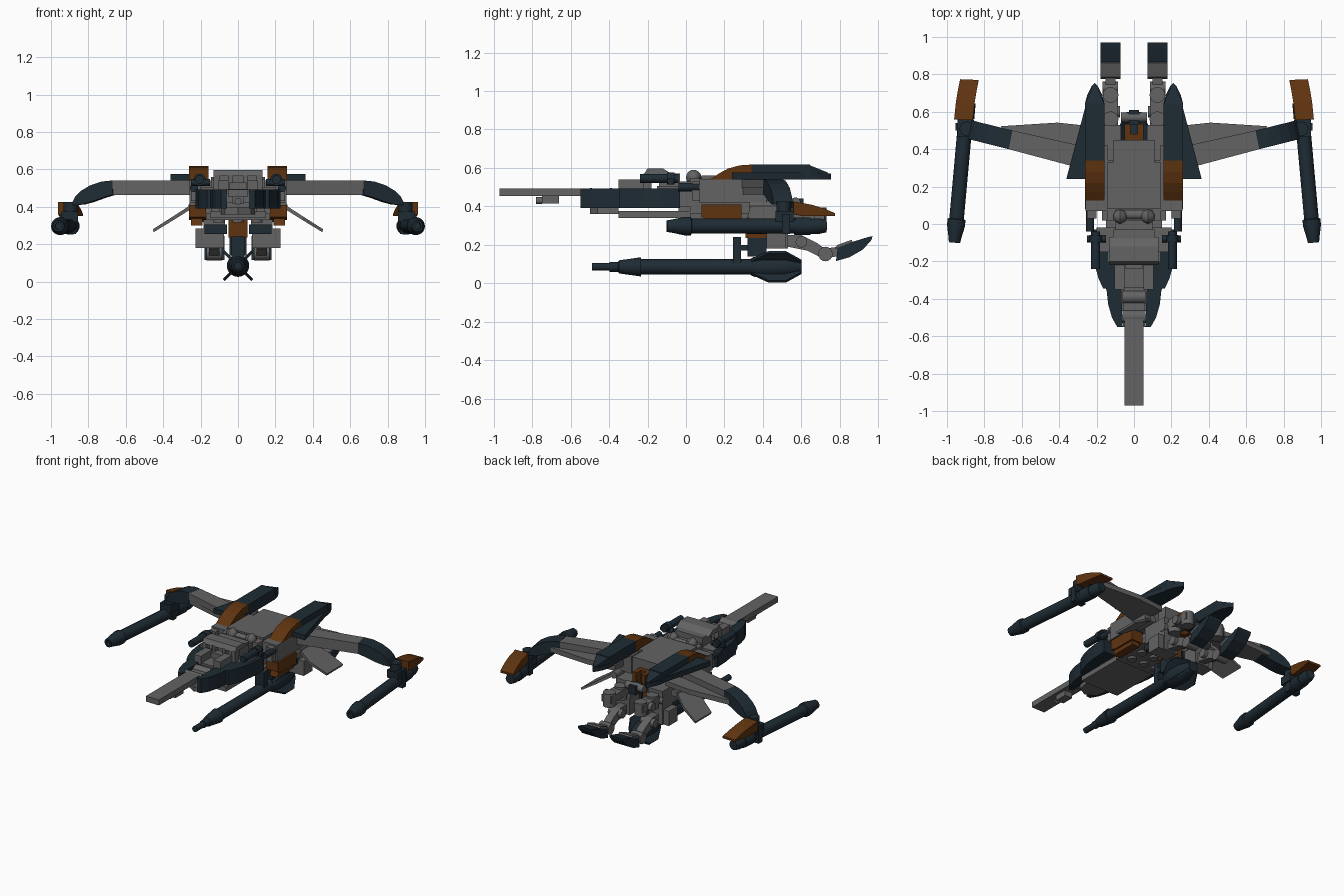
import bpy, bmesh, math
from mathutils import Matrix, Vector


def material(name, rgb):
    m = bpy.data.materials.new(name)
    m.diffuse_color = (*rgb, 1)
    return m


GREY = material("dark_grey", (0.125, 0.125, 0.125))
NAVY = material("dark_blue", (0.013, 0.024, 0.034))
RUST = material("rust_orange", (0.115, 0.034, 0.005))


def add(name, verts, faces, mat, pair=False, smooth=False):
    # pair=True also builds the mirrored copy on the left
    for s in ((1, -1) if pair else (1,)):
        me = bpy.data.meshes.new(name)
        me.from_pydata([(v[0] * s, v[1], v[2]) for v in verts], [], faces)
        bm = bmesh.new()
        bm.from_mesh(me)
        bmesh.ops.recalc_face_normals(bm, faces=bm.faces)
        bm.to_mesh(me)
        bm.free()
        me.materials.append(mat)
        label = name if not pair else name + ("_right" if s > 0 else "_left")
        ob = bpy.data.objects.new(label, me)
        bpy.context.collection.objects.link(ob)
        if smooth:
            bpy.ops.object.select_all(action='DESELECT')
            ob.select_set(True)
            bpy.context.view_layer.objects.active = ob
            bpy.ops.object.shade_smooth_by_angle(angle=math.radians(35))


def loft(name, rings, mat, pair=False, smooth=False):
    n = len(rings[0])
    verts = [v for r in rings for v in r]
    faces = [tuple(range(n)), tuple(range((len(rings) - 1) * n, len(rings) * n))]
    for i in range(len(rings) - 1):
        for j in range(n):
            k = (j + 1) % n
            faces.append((i * n + j, i * n + k, (i + 1) * n + k, (i + 1) * n + j))
    add(name, verts, faces, mat, pair, smooth)


def prism(name, pts, axis, lo, hi, mat, pair=False):
    # axis x: points are (y, z); axis y: (x, z); axis z: (x, y)
    def place(p, d):
        return {'x': (d, *p), 'y': (p[0], d, p[1]), 'z': (*p, d)}[axis]
    loft(name, [[place(p, d) for p in pts] for d in (lo, hi)], mat, pair)


def box(name, x0, x1, y0, y1, z0, z1, mat=GREY, pair=False):
    prism(name, [(x0, y0), (x1, y0), (x1, y1), (x0, y1)], 'z', z0, z1, mat, pair)


def lathe(name, start, end, prof, mat, pair=False, n=20):
    # prof: (fraction along start-end, radius)
    a, b = Vector(start), Vector(end)
    q = (b - a).to_track_quat('Z', 'Y')
    rings = [[a + (b - a) * t + q @ Vector((r * math.cos(2 * math.pi * i / n),
              r * math.sin(2 * math.pi * i / n), 0)) for i in range(n)] for t, r in prof]
    loft(name, rings, mat, pair, True)


def rod(name, a, b, r, mat=GREY, pair=False):
    lathe(name, a, b, [(0, r), (1, r)], mat, pair, 16)


# Nose
box("nose_plank", -.052, .052, -.97, -.5, .453, .492)
box("nose_underside_clip", -.03, .03, -.75, -.66, .415, .455)
rod("nose_clip_tube", (0, -.75, .43), (0, -.78, .43), .018)
box("nose_root", -.06, .06, -.55, -.33, .42, .475)
for y in (-.495, -.39):
    rod("nose_hinge", (-.062, y, .46), (.062, y, .46), .035)

# Dark curved cheeks around the cockpit
prism("front_cheek", [(.06, -.55), (.09, -.55), (.118, -.5), (.138, -.43), (.148, -.34),
                      (.148, -.2), (.075, -.2)], 'z', .39, .492, NAVY, True)
prism("rear_cheek", [(.14, -.345), (.165, -.345), (.19, -.29), (.21, -.22), (.223, -.13),
                     (.228, -.03), (.14, -.03)], 'z', .39, .492, NAVY, True)
prism("keel_front", [(-.09, -.35), (-.07, -.46), (0, -.5), (.07, -.46), (.09, -.35)],
      'z', .36, .4, GREY)
box("keel", -.15, .15, -.35, .02, .34, .375)
box("cockpit_floor", -.15, .15, -.34, .02, .4, .49)
box("side_ledge", .1, .2, -.15, -.02, .485, .505, GREY, True)

# Cockpit with window frames
box("cockpit_dash", -.045, .045, -.24, -.19, .49, .53)
box("dash_rail", .05, .105, -.35, -.22, .48, .54, GREY, True)
prism("cockpit_roof", [(-.22, .565), (-.2, .597), (-.12, .597), (-.07, .565)], 'x', -.13, .13, GREY)
box("cockpit_back", -.11, .11, -.14, -.03, .49, .57)
box("window_post_outer", .1, .13, -.22, -.18, .49, .57, GREY, True)
box("window_post_inner", .03, .05, -.22, -.18, .49, .57, GREY, True)
rod("side_tube", (.205, -.24, .545), (.205, -.04, .545), .024, NAVY, True)
rod("side_tube_collar", (.205, -.1, .545), (.205, -.06, .545), .032, NAVY, True)
rod("side_tube_mount", (.15, -.08, .53), (.25, -.08, .53), .018, NAVY, True)
rod("side_clip", (.235, -.04, .5), (.235, .07, .5), .022, NAVY, True)
box("clip_bracket", .2, .25, .03, .08, .43, .53, GREY, True)
lathe("neck_ball", (.04, .04, .55), (.11, .04, .55),
      [(0, .012), (.15, .028), (.5, .04), (.85, .028), (1, .012)], GREY, True)
rod("neck_hinge", (-.1, .05, .535), (.1, .05, .535), .026)

# Main body
box("main_body", -.145, .145, .02, .34, .36, .545)
box("body_neck", -.1, .1, -.04, .03, .37, .53)
box("main_top_plate", -.145, .145, .08, .33, .545, .56)
box("body_rear", -.11, .11, .3, .45, .36, .56)
box("body_shoulder", .14, .26, .07, .42, .42, .54, GREY, True)
box("belly_plate", -.17, .17, .02, .42, .33, .365)
prism("belly_side_block", [(.08, .345), (.12, .33), (.29, .33), (.29, .41), (.08, .41)],
      'x', .17, .262, RUST, True)
prism("lower_side_step", [(.09, .3), (.28, .3), (.28, .34), (.1, .34)], 'x', .19, .25, RUST, True)
box("belly_center_block", -.052, .052, .31, .42, .235, .34, RUST)
prism("tail_center", [(-.05, .4), (.05, .4), (.05, .535), (.02, .535), (.02, .48), (-.02, .48),
                      (-.02, .535), (-.05, .535)], 'z', .38, .5, RUST)
rod("tail_crossbar", (-.07, .57, .42), (.07, .57, .42), .026)
box("tail_stub", -.028, .028, .53, .61, .38, .44, NAVY)
for x in (-.1, 0, .1):
    for y in (.1, .2):
        rod("belly_stud", (x, y, .332), (x, y, .315), .03)

# Top nacelles
prism("nacelle_cowl", [(.125, .54), (.17, .57), (.22, .597), (.28, .613), (.34, .617), (.34, .54)],
      'x', .158, .262, RUST, True)
box("nacelle_block", .158, .262, .34, .645, .57, .617, NAVY, True)
prism("nacelle_tip", [(.158, .3), (.262, .3), (.262, .645), (.25, .69), (.228, .735), (.21, .755),
                      (.192, .735), (.17, .69), (.158, .645)], 'z', .54, .572, NAVY, True)
loft("nacelle_tip_slope", [[(.158, .64, .57), (.262, .64, .57), (.262, .64, .615), (.158, .64, .615)],
     [(.2, .74, .57), (.22, .74, .57), (.22, .74, .575), (.2, .74, .575)]], NAVY, True)
prism("nacelle_wedge", [(.25, .24), (.362, .24), (.262, .62), (.25, .62)],
      'z', .54, .576, NAVY, True)


# Wings: sections are x, leading y, trailing y, bottom z, top z
def wing(name, secs, mat):
    loft(name, [[(x + .02, a, lo), (x, b, lo), (x, b, hi), (x + .02, a, hi)]
                for x, a, b, lo, hi in secs], mat, True)


wing("wing_arm", [(.2, .28, .4, .495, .54), (.65, .4, .5, .495, .54)], GREY)
wing("wing_tip", [(.65, .4, .5, .465, .541), (.71, .415, .515, .447, .535), (.77, .43, .53, .425, .515),
                  (.82, .443, .542, .412, .485), (.85, .45, .55, .41, .455),
                  (.868, .455, .555, .41, .42)], NAVY)
prism("wing_lower_plate", [(.2, .28), (.4, .335), (.67, .405), (.71, .523), (.41, .542), (.2, .52)],
      'z', .462, .497, GREY, True)

# Drooping side flaps
loft("side_flap", [[(.24, .34, .395), (.24, .46, .395), (.245, .46, .415), (.245, .34, .415)],
     [(.34, .32, .332), (.34, .52, .332), (.345, .52, .35), (.345, .32, .35)],
     [(.45, .36, .265), (.45, .54, .265), (.455, .54, .28), (.455, .36, .28)]], GREY, True)
rod("flap_hinge", (.24, .33, .405), (.24, .48, .405), .025, GREY, True)

# Wing-tip cannons
lathe("wing_cannon", (.885, .73, .297), (.96, -.1, .297),
      [(0, .032), (.04, .04), (.1, .04), (.1, .046), (.2, .046), (.2, .039), (.845, .039), (.85, .048),
       (.89, .048), (.97, .034), (1, .03), (1, .018), (.97, .018)], NAVY, True)
box("cannon_mount", .855, .945, .465, .56, .32, .375, NAVY, True)
rod("cannon_swivel", (.895, .51, .32), (.895, .51, .425), .038, NAVY, True)
box("cannon_clip", .865, .955, .5, .54, .255, .36, NAVY, True)
loft("cannon_fairing", [[(x, y, lo), (x + .1, y + .004, lo), (x + .1, y + .004, hi), (x, y, hi)]
     for x, y, lo, hi in ((.862, .555, .36, .425), (.857, .6, .35, .418), (.852, .65, .35, .408),
                          (.842, .71, .35, .39), (.83, .77, .35, .365))], RUST, True)

# Rear legs with hips, joints and curved feet
box("leg_carrier", .07, .185, .33, .53, .3, .42, GREY, True)
box("leg_dark_plate", .06, .18, .32, .42, .255, .305, NAVY, True)
box("hip_block", .075, .185, .42, .53, .18, .3, GREY, True)
box("hip_side_plate", .18, .228, .42, .52, .18, .285, GREY, True)
box("thruster_block", .085, .165, .5, .72, .33, .38, GREY, True)
for y in (.56, .69):
    rod("thruster_knob", (.125, y, .3), (.125, y, .395), .042, GREY, True)
    rod("thruster_pin", (.16, y - .05, .35), (.19, y - .05, .35), .03, GREY, True)
prism("shin", [(.52, .25), (.6, .25), (.68, .21), (.72, .18), (.7, .135), (.63, .17), (.53, .19)],
      'x', .1, .155, GREY, True)
rod("knee_pin", (.075, .6, .215), (.18, .6, .215), .03, GREY, True)
rod("ankle_pin", (.085, .725, .152), (.168, .725, .152), .038, GREY, True)
prism("ankle_link", [(.72, .13), (.79, .14), (.8, .19), (.72, .18)], 'x', .1, .152, GREY, True)
prism("foot", [(.78, .115), (.85, .135), (.92, .175), (.965, .225), (.97, .245), (.94, .238),
               (.86, .213), (.79, .185)], 'x', .072, .178, NAVY, True)
prism("foot_cover", [(.775, .178), (.785, .198), (.862, .226), (.868, .213)],
      'x', .072, .178, GREY, True)

# Underslung torpedo with crossed fins
lathe("torpedo", (0, -.49, .085), (0, .6, .085),
      [(0, .02), (.085, .02), (.085, .026), (.125, .026), (.13, .034), (.235, .05), (.235, .04),
       (.755, .04), (.77, .05), (.82, .06), (.92, .06), (1, .036)], NAVY)
for a in (45, 135):
    rot = Matrix.Rotation(math.radians(a), 3, 'Y')
    outline = [(-.05, .34), (.05, .34), (.108, .43), (.108, .52), (.045, .6),
               (-.045, .6), (-.108, .52), (-.108, .43)]
    loft("torpedo_fin", [[rot @ Vector((x, y, d)) + Vector((0, 0, .085)) for x, y in outline]
                         for d in (-.008, .008)], NAVY)
box("torpedo_pylon", -.035, .035, .245, .285, .1, .24, NAVY)
box("torpedo_pylon_arm", -.035, .035, .245, .4, .17, .2, NAVY)
box("torpedo_hanger", -.045, .045, .32, .42, .14, .25, NAVY)
